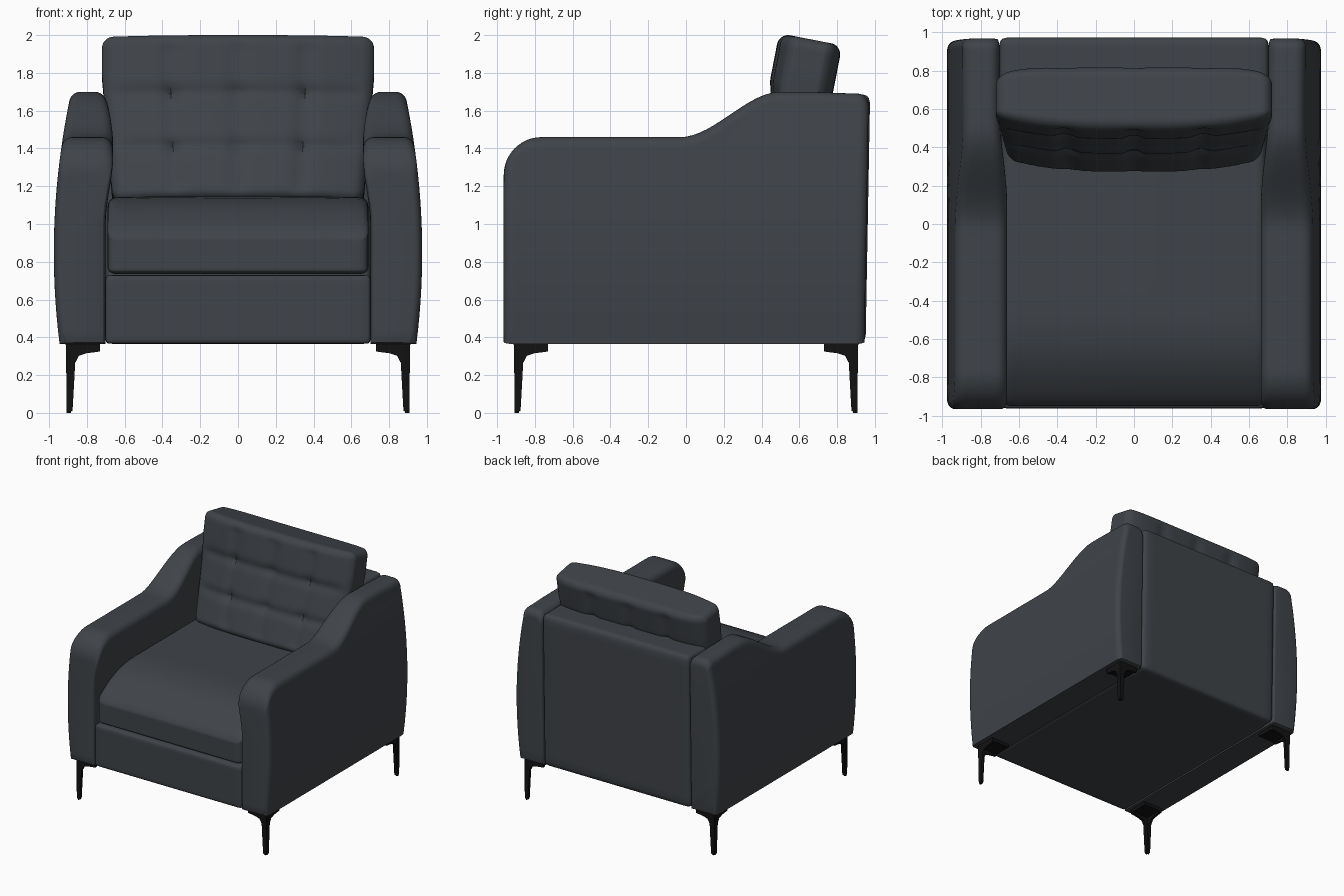
import bpy, bmesh, math
from mathutils import Vector, Matrix

if "Cube" in bpy.data.objects:
    bpy.data.objects.remove(bpy.data.objects["Cube"])


def material(name, rgb):
    m = bpy.data.materials.new(name)
    m.diffuse_color = (*rgb, 1)
    m.use_nodes = True
    m.node_tree.nodes["Principled BSDF"].inputs["Base Color"].default_value = m.diffuse_color
    return m


FABRIC = material("charcoal fabric", (0.050, 0.057, 0.066))
METAL = material("black metal", (0.006, 0.006, 0.006))


def finish(bm, name, mat, angle=40):
    bmesh.ops.recalc_face_normals(bm, faces=bm.faces)
    me = bpy.data.meshes.new(name)
    bm.to_mesh(me)
    bm.free()
    ob = bpy.data.objects.new(name, me)
    bpy.context.collection.objects.link(ob)
    me.materials.append(mat)
    bpy.ops.object.select_all(action='DESELECT')
    ob.select_set(True)
    bpy.context.view_layer.objects.active = ob
    bpy.ops.object.shade_smooth_by_angle(angle=math.radians(angle))
    return ob


def smooth(t):
    t = max(0.0, min(1.0, t))
    return t * t * (3 - 2 * t)


def soft_box(name, lo, hi, r, cuts, deform):
    """Rounded box on a dense grid, then reshaped point by point."""
    lo, hi = Vector(lo), Vector(hi)
    mid, half = (lo + hi) / 2, (hi - lo) / 2
    bm = bmesh.new()
    bmesh.ops.create_cube(bm, size=2)
    bmesh.ops.subdivide_edges(bm, edges=bm.edges[:], cuts=cuts, use_grid_fill=True)
    for v in bm.verts:
        p = Vector([math.sin(c * math.pi / 2) * h for c, h in zip(v.co, half)])
        core = Vector([max(r - h, min(h - r, c)) for c, h in zip(p, half)])
        d = p - core
        v.co = deform(mid + core + d.normalized() * r)
    return finish(bm, name, FABRIC)


def lean(p):
    """Rear surfaces lean slightly outwards towards the top."""
    if p.y > 0:
        p.y *= 0.975 + 0.025 * (p.z - 0.36) / 1.34
    return p


# base and back panel
soft_box("base", (-0.702, -0.962, 0.365), (0.702, 0.85, 0.73), 0.025, 16, lambda p: p)
soft_box("back_panel", (-0.702, 0.70, 0.365), (0.702, 0.975, 1.685), 0.04, 16, lean)


# seat cushion with a rolled front edge
def seat_shape(p):
    t = max(0.0, (-0.42 - p.y) / 0.53)
    f = 1 - 0.5 * t ** 2.5
    crown = 0.012 * (1 - (p.x / 0.69) ** 2)
    p.z = 0.735 + (p.z - 0.735) * (f + crown)
    return p


soft_box("seat_cushion", (-0.69, -0.95, 0.735), (0.69, 0.62, 1.142), 0.05, 30, seat_shape)

# tufted back cushion, reclined
TUFT_X, TUFT_Z = (-0.36, 0.0, 0.36), (0.134, -0.161)
RECLINE = Matrix.Rotation(math.radians(-11), 3, 'X')


def back_shape(p):
    x, y, z = p
    front = max(0.0, min(1.0, (0.17 - y) / 0.34))
    fade = smooth((0.72 - abs(x)) / 0.15) * smooth((0.45 - abs(z)) / 0.1)
    dent = 0.0
    for tx in TUFT_X:
        dent = max(dent, 0.016 * math.exp(-((x - tx) / 0.045) ** 2))
    for tz in TUFT_Z:
        dent = max(dent, 0.016 * math.exp(-((z - tz) / 0.035) ** 2))
    for tx in TUFT_X:
        for tz in TUFT_Z:
            dent += 0.035 * math.exp(-((x - tx) ** 2 + (z - tz) ** 2) / 0.0016)
    side = 2 * front - 1
    y += dent * fade * side
    y += front * 0.07 * (abs(x) / 0.72) ** 3                # bowed front
    y -= front * 0.06 * max(0.0, (0.1 - z) / 0.5) ** 1.2    # fuller towards the seat
    y -= (1 - front) * 0.05 * (abs(x) / 0.72) ** 8
    x *= 1 - 0.08 * max(0.0, (0.25 - z) / 0.7)
    return RECLINE @ Vector((x, y, z)) + Vector((0, 0.574, 1.536))


soft_box("back_cushion", (-0.72, -0.17, -0.45), (0.72, 0.17, 0.45), 0.06, 56, back_shape)

# arms: cross-sections lofted from front to back along a swept top line
FRONT, BACK, R_FRONT, R_BACK = -0.965, 0.968, 0.20, 0.06


def arc_drop(d, r):
    """Drop of a quarter round of radius r at distance d from its end."""
    return r - math.sqrt(max(0.0, r * r - (r - d) ** 2)) if d < r else 0.0


def arm_section(y):
    h = 1.46 + 0.24 * smooth((y + 0.03) / 0.53) - 0.01 * smooth((y - 0.6) / 0.35)
    h -= arc_drop(y - FRONT, R_FRONT) + arc_drop(BACK - y, R_BACK)
    e = arc_drop(y - FRONT, 0.05) + arc_drop(BACK - y, 0.05)
    low, rt, n = 0.365 + 0.2 * e, 0.06, 14
    tuck = 1 - smooth((y - 0.1) / 0.5)

    def outer(z):
        return 0.975 - 0.13 * (z - 0.85) ** 2 - 0.8 * e

    def inner(z):
        return 0.702 - 0.04 * smooth((z - 1.0) / 0.35) * tuck + 0.3 * e

    zs = [low + (h - rt - low) * i / n for i in range(n + 1)]
    arc = [math.pi / 2 * i / 6 for i in range(1, 7)]
    pts = [(outer(z), z) for z in zs]
    pts += [(outer(h - rt) - rt * (1 - math.cos(a)), h - rt + rt * math.sin(a)) for a in arc]
    pts += [(inner(h - rt) + rt * (1 - math.cos(a)), h - rt + rt * math.sin(a)) for a in reversed(arc)]
    pts += [(inner(z), z) for z in reversed(zs)]
    return pts


def make_arm(name, sx):
    turn = [math.pi / 2 * i / 12 for i in range(13)]
    ys = [FRONT + R_FRONT * (1 - math.cos(a)) for a in turn]
    ys += [FRONT + R_FRONT + (BACK - R_BACK - FRONT - R_FRONT) * i / 44 for i in range(1, 44)]
    ys += [BACK - R_BACK * (1 - math.cos(a)) for a in reversed(turn)]
    bm = bmesh.new()
    rings = [[bm.verts.new(lean(Vector((sx * x, y, z)))) for x, z in arm_section(y)] for y in ys]
    for a, b in zip(rings, rings[1:]):
        for i in range(len(a)):
            j = (i + 1) % len(a)
            bm.faces.new((a[i], a[j], b[j], b[i]))
    bm.faces.new(rings[0])
    bm.faces.new(rings[-1])
    finish(bm, name, FABRIC)


make_arm("right_arm", 1)
make_arm("left_arm", -1)

# corner legs: two crossed bracket plates under a square mounting plate
BRACKET = [(0.912, 0.365), (0.73, 0.365), (0.73, 0.325), (0.80, 0.316), (0.842, 0.302),
           (0.862, 0.265), (0.868, 0.15), (0.876, 0.012), (0.895, 0.0), (0.906, 0.03)]


def add_prism(bm, bottom, top):
    a, b = [bm.verts.new(p) for p in bottom], [bm.verts.new(p) for p in top]
    bm.faces.new(a)
    bm.faces.new(b)
    for i in range(len(a)):
        j = (i + 1) % len(a)
        bm.faces.new((a[i], a[j], b[j], b[i]))


def make_leg(name, sx, sy):
    bm = bmesh.new()
    t0, t1 = 0.885, 0.908
    add_prism(bm, [(sx * u, sy * t0, z) for u, z in BRACKET],
              [(sx * u, sy * t1, z) for u, z in BRACKET])
    add_prism(bm, [(sx * t0, sy * u, z) for u, z in BRACKET],
              [(sx * t1, sy * u, z) for u, z in BRACKET])
    square = [(0.73, 0.73), (0.905, 0.73), (0.905, 0.905), (0.73, 0.905)]
    add_prism(bm, [(sx * x, sy * y, 0.335) for x, y in square],
              [(sx * x, sy * y, 0.368) for x, y in square])
    finish(bm, name, METAL, 30)


for side, sx in (("right", 1), ("left", -1)):
    for end, sy in (("front", -1), ("back", 1)):
        make_leg(f"{end}_{side}_leg", sx, sy)
